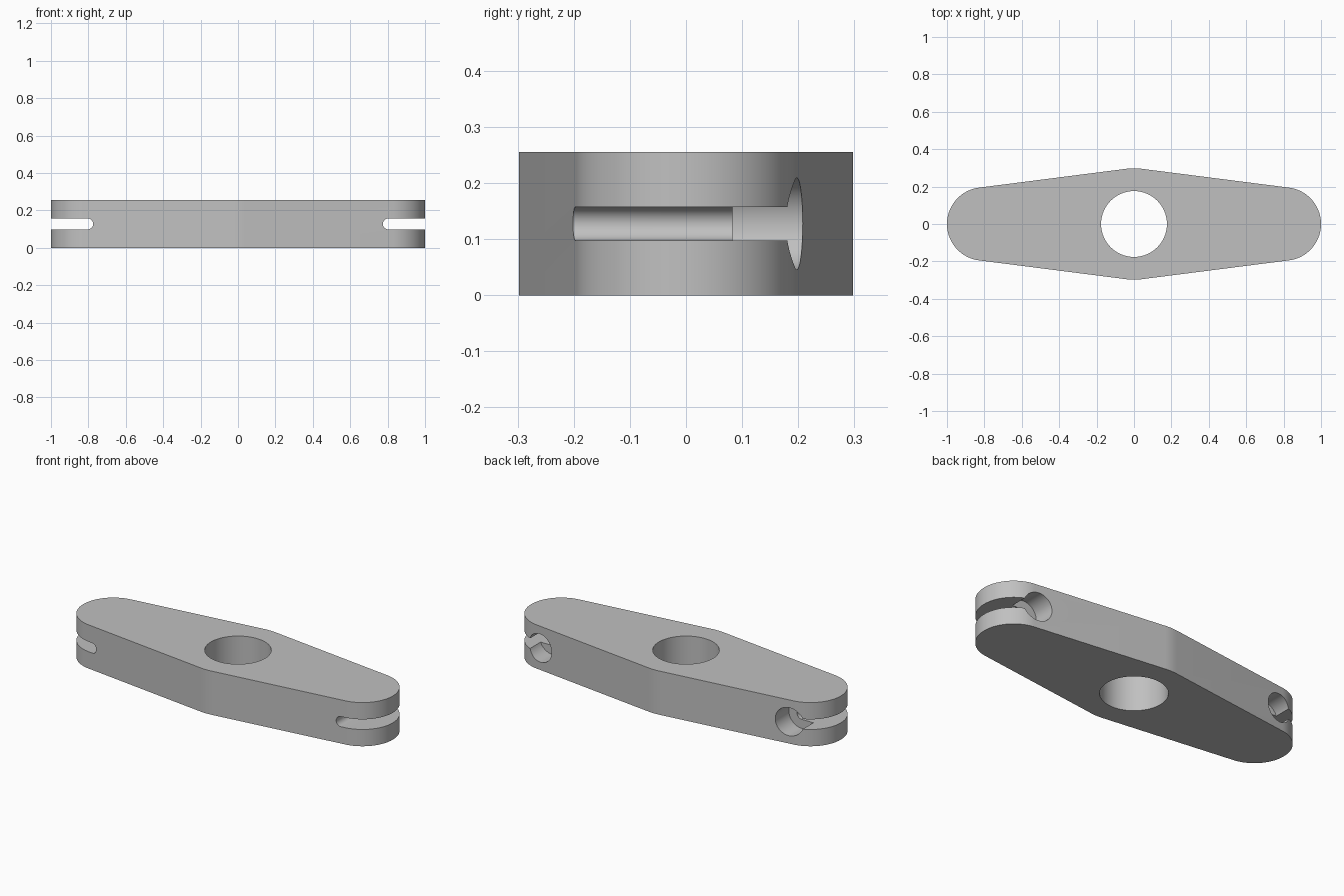
import bpy, bmesh
from math import sin, cos, asin, pi, radians
from mathutils import Vector

cube = bpy.data.objects.get("Cube")
if cube:
    bpy.data.objects.remove(cube, do_unlink=True)

HEIGHT = 0.255
MID = HEIGHT / 2
HUB_R, END_R = 0.298, 0.196
END_X = 1 - END_R

grey = bpy.data.materials.new("plain grey")
grey.use_nodes = True
colour = (0.53, 0.53, 0.53, 1)
grey.diffuse_color = colour
grey.node_tree.nodes["Principled BSDF"].inputs["Base Color"].default_value = colour


def arc(cx, cy, r, start, end, steps):
    angles = [start + (end - start) * i / steps for i in range(steps + 1)]
    return [(cx + r * cos(a), cy + r * sin(a)) for a in angles]


def prism(name, outline, place, sweep):
    """Extrude a flat outline, placed in space by a function, along a vector."""
    bm = bmesh.new()
    face = bm.faces.new([bm.verts.new(place(u, v)) for u, v in outline])
    result = bmesh.ops.extrude_face_region(bm, geom=[face])
    moved = [g for g in result["geom"] if isinstance(g, bmesh.types.BMVert)]
    bmesh.ops.translate(bm, vec=Vector(sweep), verts=moved)
    bmesh.ops.recalc_face_normals(bm, faces=bm.faces)
    mesh = bpy.data.meshes.new(name)
    bm.to_mesh(mesh)
    bm.free()
    mesh.materials.append(grey)
    obj = bpy.data.objects.new(name, mesh)
    bpy.context.collection.objects.link(obj)
    return obj


# Link body: round ends joined to the wide hub by tangent lines
tilt = asin((HUB_R - END_R) / END_X)
a, b = pi / 2 - tilt, pi / 2 + tilt
outline = (arc(END_X, 0, END_R, -a, a, 48) + arc(0, 0, HUB_R, a, b, 6)
           + arc(-END_X, 0, END_R, b, 2 * pi - b, 48)
           + arc(0, 0, HUB_R, -b, -a, 6))
body = prism("link_body", outline, lambda u, v: (u, v, 0), (0, 0, HEIGHT))

# Central through hole
cutters = [prism("hub_hole_cutter", arc(0, 0, 0.176, 0, 2 * pi * 63 / 64, 63),
                 lambda u, v: (u, v, -0.1), (0, 0, 0.5))]

for side, s in (("left", 1), ("right", -1)):
    # Round-bottomed slot across each end
    slot = arc(END_X, MID, 0.0295, pi / 2, 3 * pi / 2, 20)
    slot += [(1.1, slot[-1][1]), (1.1, slot[0][1])]
    cutters.append(prism(side + "_slot_cutter", slot,
                         lambda u, v: (s * u, -0.5, v), (0, 1, 0)))
    # Flat-bottomed bore entering from the back
    bore = arc(END_X, MID, 0.082, 0, 2 * pi * 47 / 48, 47)
    cutters.append(prism(side + "_bore_cutter", bore,
                         lambda u, v: (s * u, 0.083, v), (0, 0.4, 0)))

for cutter in cutters:
    cutter.hide_render = True
    mod = body.modifiers.new(cutter.name, "BOOLEAN")
    mod.operation, mod.solver, mod.object = "DIFFERENCE", "EXACT", cutter

# Bake the cuts, then drop the cutters
bpy.context.view_layer.update()
graph = bpy.context.evaluated_depsgraph_get()
cut_mesh = bpy.data.meshes.new_from_object(body.evaluated_get(graph))
body.modifiers.clear()
body.data = cut_mesh
for cutter in cutters:
    bpy.data.objects.remove(cutter, do_unlink=True)

bpy.ops.object.select_all(action="DESELECT")
body.select_set(True)
bpy.context.view_layer.objects.active = body
bpy.ops.object.shade_smooth_by_angle(angle=radians(30))
